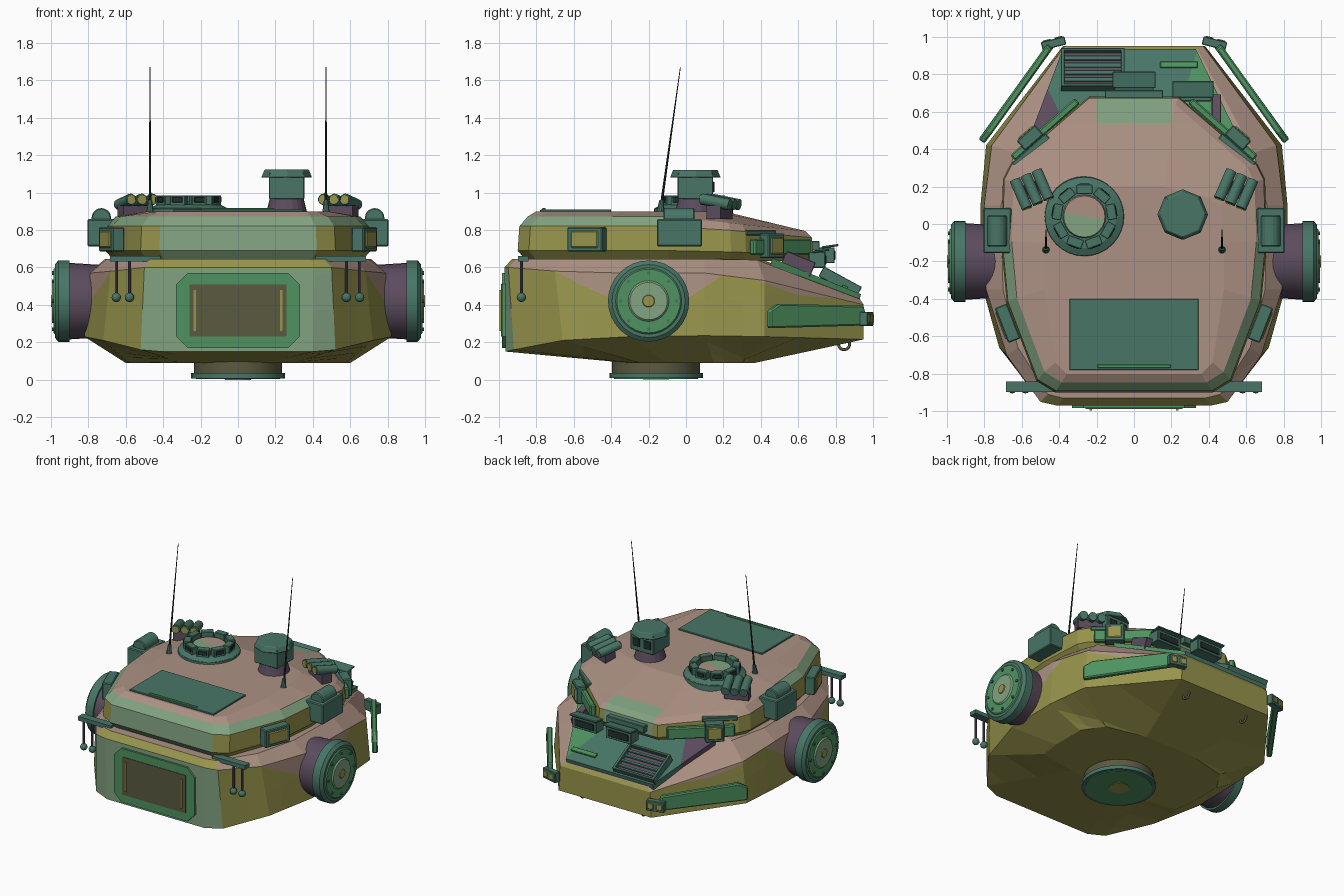
import bpy, bmesh, math
from mathutils import Matrix, Vector, Euler

if "Cube" in bpy.data.objects:
    bpy.data.objects.remove(bpy.data.objects["Cube"], do_unlink=True)


def material(name, *rgb):
    linear = [((c / 255 + 0.055) / 1.055) ** 2.4 for c in rgb] + [1]
    m = bpy.data.materials.new(name)
    m.use_nodes = True
    m.diffuse_color = linear
    m.node_tree.nodes["Principled BSDF"].inputs["Base Color"].default_value = linear
    return m


tan = material("dusty tan", 172, 145, 131)
olive = material("olive yellow", 152, 149, 76)
pale = material("pale green", 130, 163, 130)
teal = material("dark teal", 72, 118, 102)
green = material("leaf green", 78, 146, 96)
purple = material("dull purple", 92, 76, 94)
brown = material("dark olive brown", 90, 90, 64)
black = material("near black", 32, 48, 46)


def finish(name, bm, mats, mirror=False, bevel=0, smooth=False):
    """Turn a bmesh into a named object, optionally mirrored across x and bevelled."""
    bmesh.ops.recalc_face_normals(bm, faces=bm.faces[:])
    mesh = bpy.data.meshes.new(name)
    bm.to_mesh(mesh)
    bm.free()
    obj = bpy.data.objects.new(name, mesh)
    bpy.context.collection.objects.link(obj)
    for m in mats:
        mesh.materials.append(m)
    if bevel:
        mod = obj.modifiers.new("bevel", "BEVEL")
        mod.width, mod.segments, mod.limit_method = bevel, 1, "ANGLE"
    if mirror:
        obj.modifiers.new("mirror", "MIRROR").use_mirror_merge = False
    if smooth:
        bpy.ops.object.select_all(action="DESELECT")
        obj.select_set(True)
        bpy.context.view_layer.objects.active = obj
        bpy.ops.object.shade_smooth_by_angle(angle=math.radians(35))
    return obj


def tint(verts, index):
    for f in {f for v in verts for f in v.link_faces}:
        f.material_index = index


def box(bm, centre, size, rot=(0, 0, 0), index=0, base=Matrix()):
    m = base @ Matrix.Translation(centre) @ Euler(rot).to_matrix().to_4x4() @ Matrix.Diagonal((*size, 1))
    tint(bmesh.ops.create_cube(bm, size=1, matrix=m)["verts"], index)


def rod(bm, start, end, r1, r2=None, index=0, sides=16):
    a, b = Vector(start), Vector(end)
    m = Matrix.Translation((a + b) / 2) @ (b - a).to_track_quat("Z", "Y").to_matrix().to_4x4()
    made = bmesh.ops.create_cone(bm, cap_ends=True, segments=sides, radius1=r1,
                                 radius2=r1 if r2 is None else r2, depth=(b - a).length, matrix=m)
    tint(made["verts"], index)


def prism(bm, points, offset, index=0):
    face = bm.faces.new([bm.verts.new(p) for p in points])
    made = bmesh.ops.extrude_face_region(bm, geom=[face])["geom"]
    verts = [g for g in made if isinstance(g, bmesh.types.BMVert)]
    bmesh.ops.translate(bm, verts=verts, vec=offset)
    tint(verts, index)


def loft(rings):
    """Skin a stack of half outlines, each mirrored across x."""
    bm = bmesh.new()
    loops = [[bm.verts.new(p) for p in r + [(-x, y, z) for x, y, z in reversed(r)]] for r in rings]
    for a, b in zip(loops, loops[1:]):
        for i in range(len(a)):
            j = (i + 1) % len(a)
            bm.faces.new((a[i], a[j], b[j], b[i]))
    bm.faces.new(loops[0])
    bm.faces.new(loops[-1])
    bmesh.ops.recalc_face_normals(bm, faces=bm.faces[:])
    return bm


def cut(bm, point, normal):
    bmesh.ops.bisect_plane(bm, geom=bm.verts[:] + bm.edges[:] + bm.faces[:], plane_co=point, plane_no=normal)


def paint(bm, rule):
    bm.normal_update()
    for f in bm.faces:
        f.material_index = rule(f.calc_center_median(), f.normal)


# Hull: lofted outlines with a wavy camouflage boundary along the flanks
keel = [(x, y, .09) for x, y in [(.15, -.32), (.3, -.3), (.58, -.25), (.6, -.1), (.6, .15), (.5, .3), (.2, .37)]]
chine = [(.4, -.965, .15), (.52, -.92, .16), (.72, -.66, .21), (.82, -.3, .23), (.82, .1, .235),
         (.79, .42, .23), (.38, .95, .215)]
flank = [(.41, -.97, .6), (.5, -.95, .6), (.68, -.7, .58), (.79, -.35, .57), (.8, .1, .57),
         (.76, .42, .53), (.37, .95, .4)]
deck = [(.38, -.93, .645), (.46, -.91, .645), (.62, -.66, .645), (.7, -.35, .645), (.71, .1, .645),
        (.64, .38, .64), (.34, .93, .43)]
deck_cap = [(x, y, .645) for x, y in [(.3, -.8), (.35, -.78), (.5, -.6), (.5, -.3), (.5, .1), (.45, .3), (.2, .4)]]
wave = [(-.99, .66), (-.78, .62), (-.55, .5), (-.35, .41), (0, .43), (.2, .56), (.3, .56), (.6, .45), (.99, .42)]
bm = loft([keel, chine, flank, deck, deck_cap])
for (y0, z0), (y1, z1) in zip(wave, wave[1:]):
    cut(bm, (0, y0, z0), (0, 1, 0))
    cut(bm, (0, y0, z0), (0, z0 - z1, y1 - y0))


def hull_rule(c, n):
    if n.y < -.9 and abs(c.x) < .48 and c.z > .16:
        return 2
    for (y0, z0), (y1, z1) in zip(wave, wave[1:]):
        if y0 <= c.y <= y1 and n.z > -.2:
            edge = z0 + (z1 - z0) * (c.y - y0) / (y1 - y0)
            return 0 if c.z > edge or n.z > .75 else 1
    return 1


paint(bm, hull_rule)
finish("hull", bm, [tan, olive, pale])

# Upper turret
outline = [(.42, -.9), (.52, -.84), (.68, -.42), (.71, -.1), (.7, .24), (.66, .32), (.24, .68)]
waist = [(x * .93, y * .95, .635) for x, y in outline]
band_low = [(x, y, .69 - max(y, 0) * .03) for x, y in outline]
band_high = [(x * .99, y * .99, .82 - max(y, 0) * .09) for x, y in outline]
rim = [(x * .92, y * .94, .872 - max(y + .1, 0) * .1) for x, y in outline]
crown = [(x, y, .9) for x, y in [(.36, -.8), (.42, -.74), (.48, -.35), (.48, -.1), (.46, .1), (.4, .14), (.16, .2)]]
bm = loft([waist, band_low, band_high, rim, crown])
cut(bm, (0, .54, 0), (0, 1, 0))
for x in (-.2, .2):
    cut(bm, (x, 0, 0), (1, 0, 0))


def turret_rule(c, n):
    if n.y < -.6 and abs(c.x) < .43 or (c.y > .54 and abs(c.x) < .2):
        return 2
    if .2 < n.z < .85 and c.y < -.2:
        return 2
    return 0 if n.z > .2 else 1


paint(bm, turret_rule)
finish("turret", bm, [tan, olive, pale])

# Roof plate with grab strip
bm = bmesh.new()
box(bm, (0, -.59, .902), (.69, .38, .016))
box(bm, (0, -.76, .912), (.39, .02, .01), index=1)
finish("roof_plate", bm, [teal, green], bevel=.003)

# Hatch on the hull face
bm = bmesh.new()
outer = [(s * x, -.962, z) for s, x, z in [(-1, .27, .17), (1, .27, .17), (1, .33, .23), (1, .33, .51),
                                           (1, .27, .57), (-1, .27, .57), (-1, .33, .51), (-1, .33, .23)]]
prism(bm, outer, (0, -.022, 0))
box(bm, (0, -.985, .37), (.52, .006, .28), index=1)
for x in (-.23, .23):
    box(bm, (x, -.99, .37), (.014, .012, .22), index=2)
finish("rear_hatch", bm, [green, brown, olive])

# Shoulder joints with bolted discs
bm = bmesh.new()
y, z = -.2, .42
for x0, x1, r0, r1, i in [(.68, .91, .19, .205, 0), (.9, .96, .217, .217, 1), (.96, .978, .217, .195, 1),
                          (.975, .985, .18, .17, 2), (.984, .994, .11, .1, 3), (.99, 1, .035, .03, 4)]:
    rod(bm, (x0, y, z), (x1, y, z), r0, r1, i, 32)
for k in range(8):
    a = math.tau * k / 8
    p = Vector((.975, y + .15 * math.cos(a), z + .15 * math.sin(a)))
    rod(bm, p, p + Vector((.018, 0, 0)), .01, index=1, sides=8)
finish("shoulder_joint", bm, [purple, teal, green, pale, olive], mirror=True, smooth=True)

# Waist ring under the hull
bm = bmesh.new()
for z0, z1, r, i in [(.03, .12, .235, 0), (.008, .035, .25, 1), (.003, .012, .225, 2), (0, .005, .07, 3)]:
    rod(bm, (0, -.16, z0), (0, -.16, z1), r, index=i, sides=32)
finish("waist_ring", bm, [brown, teal, green, olive], smooth=True)

# Antennas
bm = bmesh.new()
rod(bm, (.47, -.14, .88), (.47, -.13, .96), .022, .012, 1, 10)
rod(bm, (.47, -.13, .95), (.47, -.03, 1.67), .007, .002, 0, 8)
finish("antenna", bm, [black, teal], mirror=True)

# Commander cupola: ring, vision blocks, split-colour lid
bm = bmesh.new()
cx, cy = -.265, .04
rod(bm, (cx, cy, .87), (cx, cy, .915), .215, .21, 0, 32)
rod(bm, (cx, cy, .915), (cx, cy, .935), .21, .17, 0, 32)
for k in range(9):
    a = math.tau * k / 9 + math.pi / 2
    box(bm, (cx + .145 * math.cos(a), cy + .145 * math.sin(a), .958), (.05, .085, .055), (0, 0, a))
    box(bm, (cx + .172 * math.cos(a), cy + .172 * math.sin(a), .962), (.006, .06, .03), (0, 0, a), 1)
finish("cupola_ring", bm, [teal, black], bevel=.004)
bm = bmesh.new()
rod(bm, (cx, cy, .9), (cx, cy, .955), .125, .11, 0, 24)
cut(bm, (cx, cy, .9), (.15, 1, 0))
paint(bm, lambda c, n: 0 if c.y > cy else 1)
finish("cupola_lid", bm, [tan, pale])

# Periscope head on a round pedestal
bm = bmesh.new()
rod(bm, (.26, .05, .87), (.26, .05, .97), .115, .09, 1, 20)
box(bm, (.26, .05, 1.035), (.19, .19, .14))
rod(bm, (.26, .05, 1.08), (.26, .05, 1.122), .137, .12, 0, 8)
for x in (.215, .305):
    box(bm, (x, .148, 1.03), (.06, .008, .06), index=2)
finish("periscope", bm, [teal, purple, black], bevel=.006)

# Smoke launchers: three tubes per side
bm = bmesh.new()
for k in range(3):
    back = Vector((.455 + .058 * k, .085 + .025 * (2 - k), .965))
    ahead = back + Vector((.065, .15, -.03))
    rod(bm, back, ahead, .03, index=0, sides=14)
    rod(bm, back - Vector((.002, .006, 0)), back, .024, index=1, sides=14)
box(bm, (.55, .18, .895), (.17, .08, .07), (0, 0, -.4), 2)
finish("smoke_launcher", bm, [teal, olive, purple], mirror=True, smooth=True)

# Side sensor boxes with half-round covers
bm = bmesh.new()
box(bm, (.73, -.035, .785), (.15, .24, .145))
rod(bm, (.73, -.12, .865), (.73, .045, .865), .052, sides=20)
finish("side_sensor", bm, [teal], mirror=True, bevel=.006)

# Flank lamps
bm = bmesh.new()
for centre, angle, length in [((.675, -.53, .75), 1.2, .2), ((.555, .46, .715), 2.42, .13)]:
    frame = Matrix.Translation(centre) @ Matrix.Rotation(angle, 4, "Z")
    box(bm, (0, 0, 0), (length, .07, .13), base=frame)
    box(bm, (0, -.036, 0), (length * .78, .012, .09), index=1, base=frame)
finish("flank_lamp", bm, [teal, olive], mirror=True, bevel=.008)

# Armour strips on the turret cheeks and the hull corners
bm = bmesh.new()
box(bm, (.475, .505, .71), (.46, .04, .085), (0, 0, 2.42))
prism(bm, [(.8, .43, .275), (.8, .43, .37), (.76, .48, .405), (.44, .93, .395), (.42, .955, .29)], (.03, .024, 0))
finish("corner_armour", bm, [green], mirror=True, bevel=.008)
bm = bmesh.new()
box(bm, (.55, .39, .785), (.24, .04, .03), (0, 0, 2.42))
finish("cheek_visor", bm, [teal], mirror=True, bevel=.005)

# Corner headlamps
bm = bmesh.new()
frame = Matrix.Translation((.43, .965, .325)) @ Matrix.Rotation(-.25, 4, "Z")
box(bm, (0, 0, 0), (.13, .045, .075), base=frame)
for x in (-.032, .032):
    box(bm, (x, .024, 0), (.045, .008, .045), index=1, base=frame)
finish("corner_headlamp", bm, [teal, olive], mirror=True, bevel=.004)

# Outrigger arms with hanging weights
bm = bmesh.new()
box(bm, (.55, -.87, .647), (.27, .055, .03))
for x in (.58, .65):
    rod(bm, (x, -.88, .64), (x, -.88, .45), .008, index=1, sides=8)
    ball = bmesh.ops.create_uvsphere(bm, u_segments=12, v_segments=8, radius=.025,
                                     matrix=Matrix.Translation((x, -.88, .44)))
    tint(ball["verts"], 0)
finish("outrigger", bm, [teal, purple], mirror=True, smooth=True)

# Tow rings under the nose
ring = bpy.data.curves.new("tow_ring", "CURVE")
ring.dimensions, ring.bevel_depth, ring.bevel_resolution = "3D", .008, 2
spline = ring.splines.new("POLY")
spline.points.add(15)
spline.use_cyclic_u = True
for k, p in enumerate(spline.points):
    a = math.tau * k / 16
    p.co = (.25, .845 + .03 * math.cos(a), .19 + .03 * math.sin(a), 1)
ring.materials.append(brown)
tow = bpy.data.objects.new("tow_ring", ring)
bpy.context.collection.objects.link(tow)
tow.modifiers.new("mirror", "MIRROR")


# Sloped glacis panel in camouflage patches
def slope(y):
    return .645 - .406 * (y - .4)


bm = bmesh.new()
prism(bm, [(x, y, slope(y) - .02) for x, y in [(-.38, .925), (.33, .925), (.56, .45), (-.56, .45)]], (0, .01, .045))
cut(bm, (.3, .8, 0), (1, -.3, 0))
cut(bm, (-.4, .6, 0), (1, .5, 0))
paint(bm, lambda c, n: 1 if c.x - .3 > .3 * (c.y - .8) else 2 if c.x + .4 < -.5 * (c.y - .6) else 0)
finish("glacis_panel", bm, [teal, green, purple])

# Louvred vent, equipment lids and lamps on the glacis
bm = bmesh.new()
frame = Matrix.Translation((-.22, .82, .515)) @ Matrix.Rotation(-.5, 4, "X")
box(bm, (0, 0, -.01), (.32, .21, .04), index=1, base=frame)
for s in (-1, 1):
    box(bm, (s * .16, 0, .01), (.02, .23, .06), base=frame)
    box(bm, (0, s * .108, .01), (.34, .016, .06), base=frame)
for k in range(4):
    box(bm, (0, -.066 + .044 * k, .02), (.31, .026, .01), (.35, 0, 0), base=frame)
box(bm, (.24, .85, slope(.85) + .034), (.2, .035, .014), (-.386, 0, 0), 2)
box(bm, (.44, .6, .62), (.05, .17, .08), (-.386, 0, 0), 1)
finish("glacis_vent", bm, [teal, purple, green], bevel=.003)
bm = bmesh.new()
for x, y, z, w in [(0, .75, .665, .21), (.315, .7, .64, .2)]:
    box(bm, (x, y, z), (w, .09, .085))
    box(bm, (x, y + .045, z), (w * .8, .01, .05), index=1)
    box(bm, (x, y + .02, z + .048), (w + .02, .09, .012), (.15, 0, 0))
box(bm, (0, .69, .715), (.31, .05, .05))
finish("nose_lamps", bm, [teal, black], bevel=.004)
